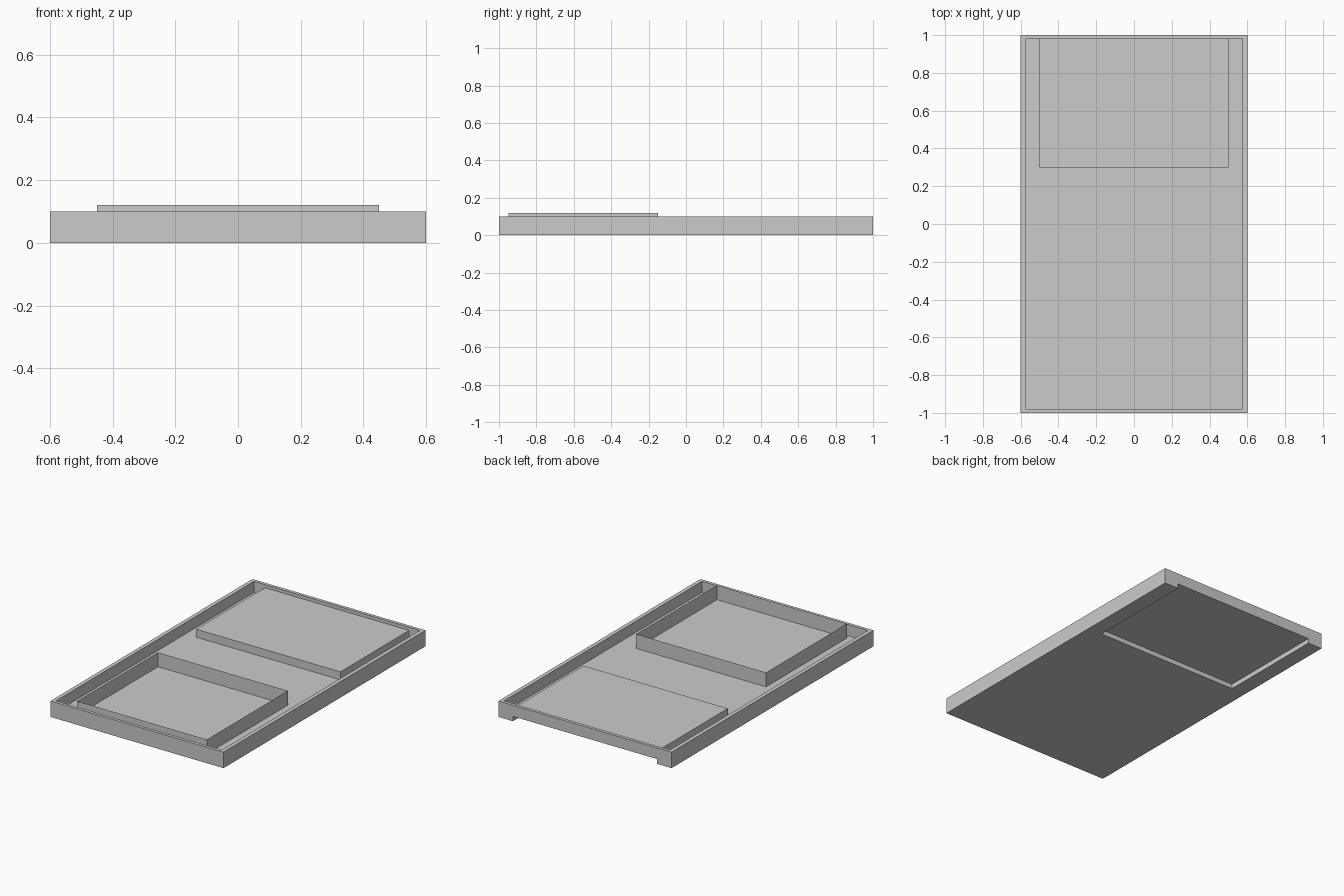
import bpy, bmesh
from mathutils import Vector

if "Cube" in bpy.data.objects:
    bpy.data.objects.remove(bpy.data.objects["Cube"])


def box(name, lo, hi):
    """Axis-aligned box between two corners."""
    lo, hi = Vector(lo), Vector(hi)
    bm = bmesh.new()
    bmesh.ops.create_cube(bm, size=1)
    for v in bm.verts:
        v.co = Vector([lo[i] + (v.co[i] + 0.5) * (hi[i] - lo[i]) for i in range(3)])
    mesh = bpy.data.meshes.new(name)
    bm.to_mesh(mesh)
    bm.free()
    ob = bpy.data.objects.new(name, mesh)
    bpy.context.collection.objects.link(ob)
    return ob


def cut(target, cutter):
    mod = target.modifiers.new(cutter.name, 'BOOLEAN')
    mod.operation = 'DIFFERENCE'
    mod.solver = 'EXACT'
    mod.object = cutter
    cutter.hide_render = True
    cutter.display_type = 'WIRE'


FLOOR = 0.03

# Outer tray: hollow top, plus a slot through the floor and back wall
tray = box("outer_tray", (-0.6, -1, 0), (0.6, 1, 0.1))
cut(tray, box("tray_hollow_cutter", (-0.575, -0.98, FLOOR), (0.575, 0.98, 0.2)))
cut(tray, box("rear_slot_cutter", (-0.5, 0.3, -0.1), (0.5, 1.1, 0.08)))

# Pale plate filling the upper part of the rear slot
plate = box("rear_plate", (-0.5, 0.3, FLOOR), (0.5, 1, 0.08))
pale = bpy.data.materials.new("pale_grey")
pale.diffuse_color = (0.9, 0.9, 0.9, 1)
pale.use_nodes = True
pale.node_tree.nodes["Principled BSDF"].inputs["Base Color"].default_value = pale.diffuse_color
plate.data.materials.append(pale)

# Thin open frame standing in the front half (box with top and bottom removed)
frame = box("front_frame", (-0.45, -0.95, 0.0), (0.45, -0.15, 0.12))
bm = bmesh.new()
bm.from_mesh(frame.data)
bm.normal_update()
caps = [f for f in bm.faces if abs(f.normal.z) > 0.5]
bmesh.ops.delete(bm, geom=caps, context='FACES_ONLY')
bm.to_mesh(frame.data)
bm.free()
